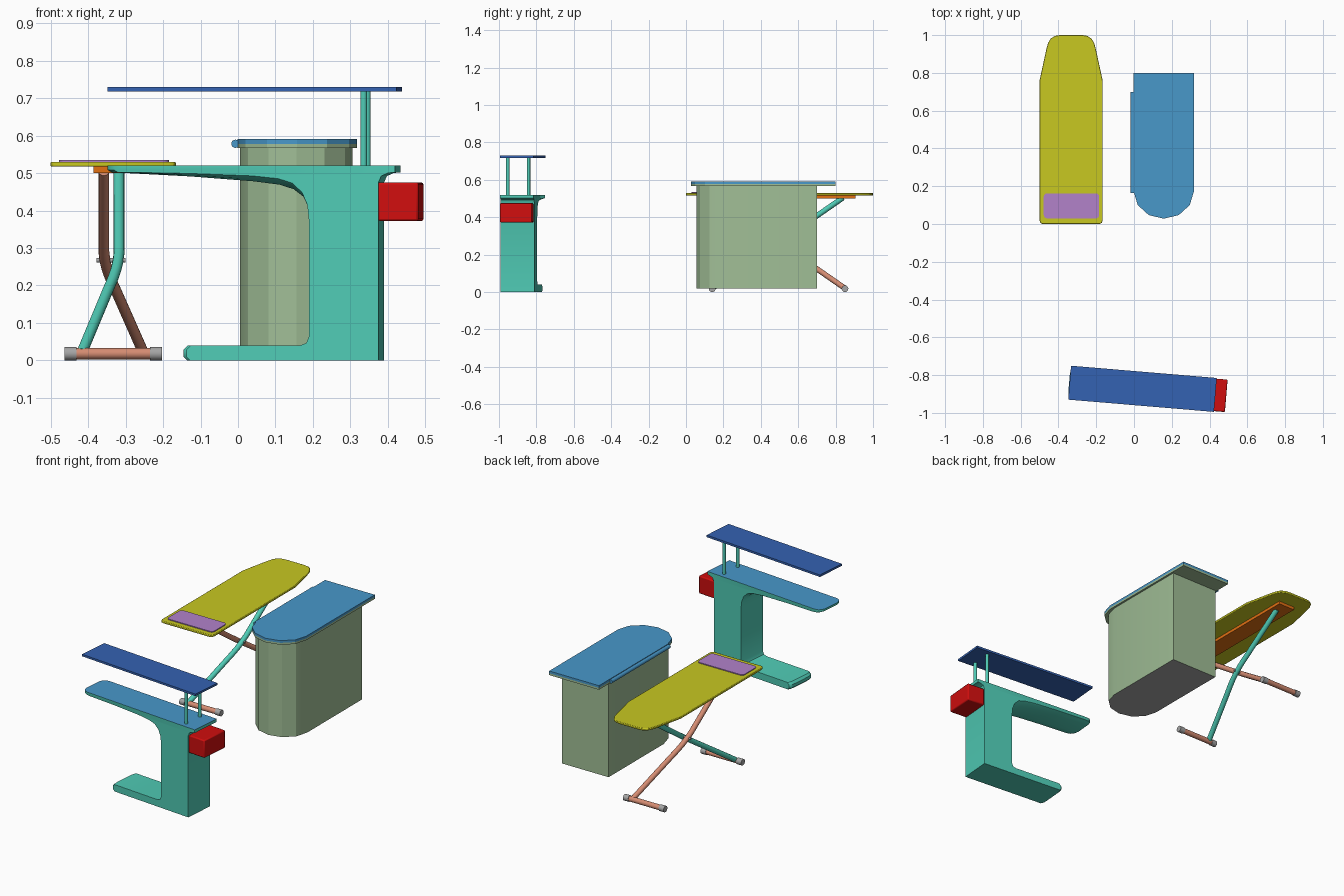
import bpy, bmesh, math
from mathutils import Matrix, Vector

if "Cube" in bpy.data.objects:
    bpy.data.objects.remove(bpy.data.objects["Cube"])


def material(name, rgb):
    lin = [((c / 255 + 0.055) / 1.055) ** 2.4 if c > 10 else c / 3295 for c in rgb]
    m = bpy.data.materials.new(name)
    m.diffuse_color = (*lin, 1)
    m.use_nodes = True
    m.node_tree.nodes["Principled BSDF"].inputs["Base Color"].default_value = m.diffuse_color
    return m


YELLOW = material("yellow", (200, 200, 33))
PURPLE = material("purple", (178, 130, 202))
ORANGE = material("orange", (225, 112, 18))
SALMON = material("salmon", (213, 140, 114))
GREY = material("grey", (165, 165, 165))
TEAL = material("teal", (80, 204, 182))
BLUE = material("blue", (72, 152, 202))
NAVY = material("dark blue", (52, 98, 178))
GREEN = material("sage green", (160, 190, 150))
RED = material("red", (208, 14, 14))

# frame of the slightly turned press table
PRESS = Matrix.Translation((0.045, -0.8725, 0)) @ Matrix.Rotation(-math.radians(4.8), 4, 'Z')


def finish(name, bm, mats, frame=None, angle=35):
    bmesh.ops.recalc_face_normals(bm, faces=bm.faces)
    me = bpy.data.meshes.new(name)
    bm.to_mesh(me)
    bm.free()
    for m in mats:
        me.materials.append(m)
    me.shade_smooth()
    me.set_sharp_from_angle(angle=math.radians(angle))
    ob = bpy.data.objects.new(name, me)
    if frame:
        ob.matrix_world = frame
    bpy.context.collection.objects.link(ob)
    return ob


def loft(name, sections, mats, frame=None, angle=35):
    """Join equal-length point loops and cap both ends."""
    bm = bmesh.new()
    loops = [[bm.verts.new(p) for p in s] for s in sections]
    n = len(loops[0])
    for a, b in zip(loops, loops[1:]):
        for i in range(n):
            j = (i + 1) % n
            bm.faces.new((a[i], a[j], b[j], b[i]))
    bm.faces.new(loops[0])
    bm.faces.new(loops[-1])
    return finish(name, bm, mats, frame, angle)


def prism(name, outline, z0, z1, mat, frame=None, bevel=0, angle=25):
    ob = loft(name, [[(x, y, z) for x, y in outline] for z in (z0, z1)], [mat], frame, angle)
    if bevel:
        mod = ob.modifiers.new("bevel", 'BEVEL')
        mod.width, mod.segments, mod.limit_method = bevel, 2, 'ANGLE'
    return ob


def rounded(x0, x1, y0, y1, r=0, steps=4):
    if not r:
        return [(x0, y0), (x1, y0), (x1, y1), (x0, y1)]
    pts = []
    for k, (cx, cy) in enumerate(((x1 - r, y1 - r), (x0 + r, y1 - r), (x0 + r, y0 + r), (x1 - r, y0 + r))):
        for i in range(steps + 1):
            a = math.pi / 2 * (k + i / steps)
            pts.append((cx + r * math.cos(a), cy + r * math.sin(a)))
    return pts


def rod(name, a, b, r, mat, frame=None, sides=16):
    a, b = Vector(a), Vector(b)
    bm = bmesh.new()
    m = Matrix.Translation((a + b) / 2) @ (b - a).to_track_quat('Z', 'Y').to_matrix().to_4x4()
    bmesh.ops.create_cone(bm, cap_ends=True, segments=sides, radius1=r, radius2=r,
                          depth=(b - a).length, matrix=m)
    return finish(name, bm, [mat], frame)


def tube(name, pts, r, mat, sides=12):
    """Sweep a circle along a path, each ring square to the path."""
    pts = [Vector(p) for p in pts]
    rings = []
    for i, p in enumerate(pts):
        d = (pts[min(i + 1, len(pts) - 1)] - pts[max(i - 1, 0)]).normalized()
        s = d.cross(Vector((1, 0, 0))).normalized()
        t = d.cross(s)
        rings.append([p + r * (math.cos(2 * math.pi * k / sides) * s + math.sin(2 * math.pi * k / sides) * t)
                      for k in range(sides)])
    return loft(name, rings, [mat])


# --- ironing board -------------------------------------------------------
BX = -0.333
half = [(0.15, 0), (0.162, 0.005), (0.167, 0.018), (0.167, 0.76), (0.13, 0.93),
        (0.122, 0.958), (0.108, 0.982), (0.085, 0.996), (0.06, 1.0)]
outline = [(BX + x, y) for x, y in half] + [(BX - x, y) for x, y in reversed(half)]
prism("ironing_board_top", outline, 0.517, 0.530, YELLOW, bevel=0.003)
prism("iron_rest_pad", rounded(-0.478, -0.184, 0.03, 0.162, 0.018), 0.528, 0.535, PURPLE)
prism("board_rail", rounded(BX - 0.052, BX + 0.052, 0.10, 0.905), 0.500, 0.518, ORANGE)

# crossed legs, each bent sideways in its lower half
for name, x_top, x_foot, y_top, y_foot, mat in (
        ("salmon_leg", -0.358, -0.252, 0.15, 0.85, SALMON),
        ("teal_leg", -0.317, -0.417, 0.84, 0.14, TEAL)):
    path = []
    for z, f in ((0.505, 0), (0.29, 0), (0.265, 0.03), (0.24, 0.09), (0.215, 0.18), (0.19, 0.29), (0.02, 1.0)):
        t = (0.505 - z) / 0.485
        path.append((x_top + (x_foot - x_top) * f, y_top + (y_foot - y_top) * t, z))
    tube(name, path, 0.0145, mat)
    rod(name + "_foot_bar", (-0.45, y_foot, 0.018), (-0.21, y_foot, 0.018), 0.015, SALMON)
    for s in (-1, 1):
        c = BX + s * 0.114
        rod(name + "_foot_cap", (c - 0.016, y_foot, 0.018), (c + 0.016, y_foot, 0.018), 0.018, GREY)
rod("leg_pivot", (-0.378, 0.495, 0.267), (-0.300, 0.495, 0.267), 0.006, GREY)


# --- cabinet with a rounded front ----------------------------------------
def bullet(x0, x1, y0, y1, depth):
    cx, r = (x0 + x1) / 2, (x1 - x0) / 2
    arc = [(cx - r * math.cos(math.pi * i / 6), y0 + depth - depth * math.sin(math.pi * i / 6))
           for i in range(7)]
    return arc + [(x1, y1), (x0, y1)]


body = prism("cabinet_body", bullet(0.006, 0.306, 0.055, 0.70, 0.14), 0.02, 0.57, GREEN, angle=20)
body.data.materials.append(GREY)
for f in body.data.polygons:          # grey underside
    if f.normal.z < -0.9:
        f.material_index = 1
lid = bullet(-0.002, 0.317, 0.028, 0.80, 0.145)
prism("lid_base", lid, 0.567, 0.578, GREEN, angle=20)
prism("lid_top", lid, 0.578, 0.591, BLUE, angle=20)
rod("lid_hinge_roll", (-0.007, 0.165, 0.578), (-0.007, 0.70, 0.578), 0.011, BLUE)


# --- press table ---------------------------------------------------------
def c_profile(v, inset, lift):
    """Side profile of the C-shaped stand at width v."""
    tip, toe = -0.39 + inset, -0.1875 + inset * 0.3
    under = [(0.1525, 0.37, 0), (0.148, 0.41, 0.3), (0.134, 0.437, 0.7), (0.108, 0.457, 1),
             (0.07, 0.469, 1), (0.0, 0.478, 0.9), (-0.17, 0.491, 0.5)]
    pts = [(0.338, 0), (toe + 0.01, 0), (toe, 0.01), (toe, 0.028), (toe + 0.012, 0.04),
           (0.128, 0.04), (0.145, 0.046), (0.1525, 0.064)]
    pts += [(x, z + lift * w) for x, z, w in under]
    pts += [(tip + 0.01, 0.502), (tip, 0.508), (tip, 0.520), (0.3825, 0.520), (0.3825, 0.502),
            (0.364, 0.500), (0.346, 0.492), (0.338, 0.474)]
    return [(x, v, z) for x, z in pts]


stand = loft("c_stand", [c_profile(v, i, l) for v, i, l in (
    (-0.09, 0.04, 0.016), (-0.085, 0.02, 0.012), (-0.072, 0.007, 0.006), (-0.05, 0, 0),
    (0.05, 0, 0), (0.072, 0.007, 0.006), (0.085, 0.02, 0.012), (0.09, 0.04, 0.016))],
    [TEAL, BLUE], PRESS)
for f in stand.data.polygons:         # blue working surface on the arm
    if f.normal.z > 0.9 and f.center.z > 0.515:
        f.material_index = 1

for v in (-0.056, 0.056):
    rod("shelf_post", (0.296, v, 0.515), (0.296, v, 0.717), 0.009, TEAL, PRESS)
prism("upper_shelf", rounded(-0.387, 0.387, -0.09, 0.09), 0.717, 0.729, NAVY, PRESS)
prism("control_box", rounded(0.336, 0.445, -0.086, 0.086), 0.372, 0.475, RED, PRESS, bevel=0.006)
